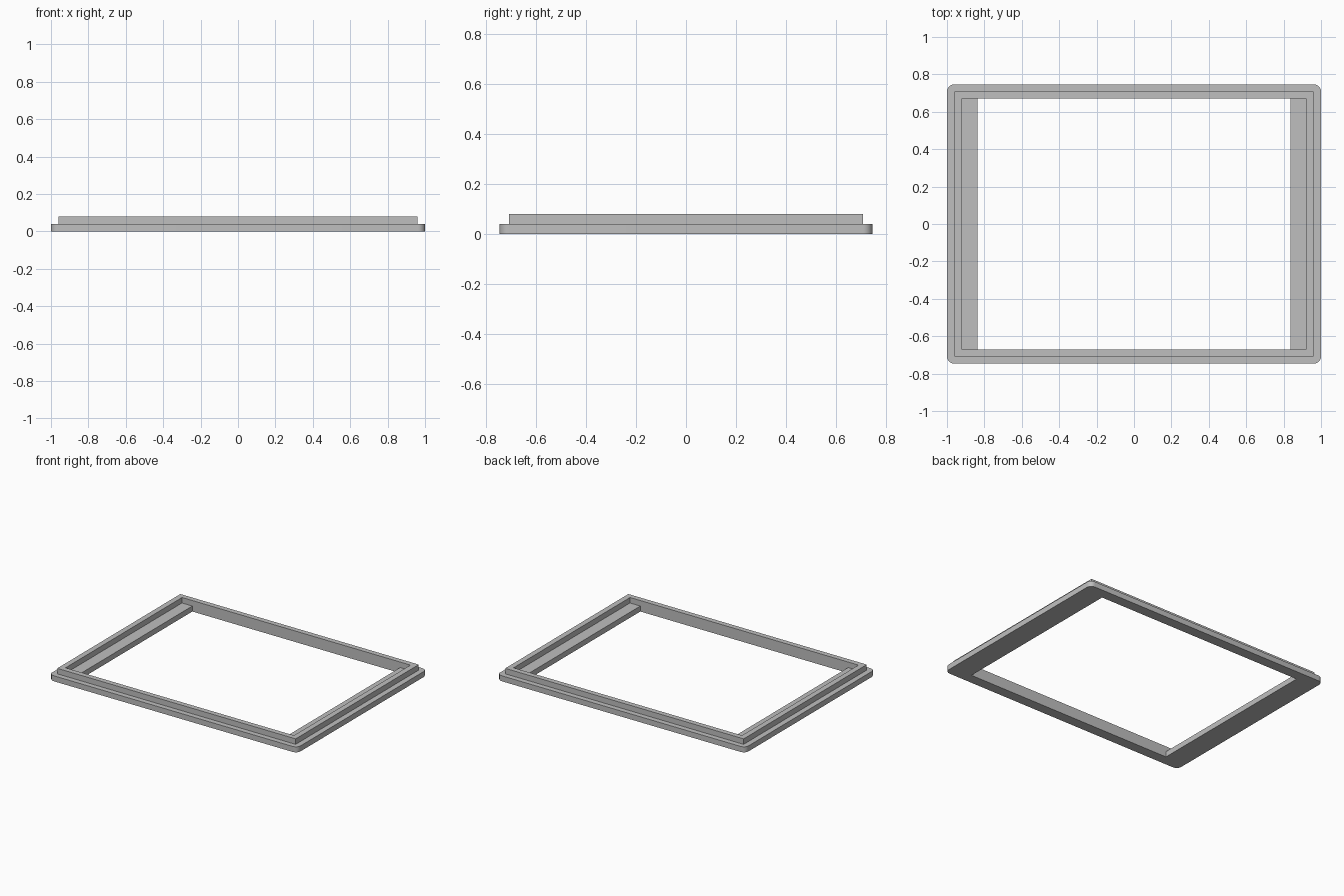
import bpy
import bmesh

cube = bpy.data.objects.get("Cube")
if cube:
    bpy.data.objects.remove(cube, do_unlink=True)

# Overall sizes
BASE_X, BASE_Y = 1.0, 0.746
RIM_X, RIM_Y = 0.96, 0.708
RECESS_X, OPEN_X, OPEN_Y = 0.92, 0.837, 0.67
STEP, TOP = 0.04, 0.08
CORNER = 0.038

grey = bpy.data.materials.new("light grey")
grey.use_nodes = True
colour = (0.52, 0.52, 0.52, 1)
grey.diffuse_color = colour
grey.node_tree.nodes["Principled BSDF"].inputs["Base Color"].default_value = colour


def prism(name, points, direction, radius=0):
    """Extrude a closed profile; optionally round its upright edges."""
    bm = bmesh.new()
    face = bm.faces.new([bm.verts.new(p) for p in points])
    grown = bmesh.ops.extrude_face_region(bm, geom=[face])["geom"]
    bmesh.ops.translate(bm, vec=direction,
                        verts=[g for g in grown if isinstance(g, bmesh.types.BMVert)])
    if radius:
        upright = [e for e in bm.edges
                   if abs(e.verts[0].co.z - e.verts[1].co.z) > radius / 2]
        bmesh.ops.bevel(bm, geom=upright, offset=radius, segments=8,
                        profile=0.5, affect='EDGES')
    bmesh.ops.recalc_face_normals(bm, faces=bm.faces)
    mesh = bpy.data.meshes.new(name)
    bm.to_mesh(mesh)
    bm.free()
    mesh.materials.append(grey)
    obj = bpy.data.objects.new(name, mesh)
    bpy.context.collection.objects.link(obj)
    return obj


def slab(name, x, y, z0, z1, radius=0):
    corners = [(-x, -y, z0), (x, -y, z0), (x, y, z0), (-x, y, z0)]
    return prism(name, corners, (0, 0, z1 - z0), radius)


def combine(target, tool, operation):
    tool.hide_render = True
    mod = target.modifiers.new(operation.title(), 'BOOLEAN')
    mod.operation = operation
    mod.solver = 'EXACT'
    mod.object = tool
    bpy.context.view_layer.objects.active = target
    bpy.ops.object.modifier_apply(modifier=mod.name)
    bpy.data.objects.remove(tool, do_unlink=True)


# Rounded base flange with the raised rim on it
frame = slab("stepped_frame", BASE_X, BASE_Y, 0, STEP, CORNER)
combine(frame, slab("raised_rim", RIM_X, RIM_Y, STEP / 2, TOP), 'UNION')

# Stepped opening: wider above, leaving a ledge along the left and right sides
half = [(OPEN_X, -STEP), (OPEN_X, STEP), (RECESS_X, STEP), (RECESS_X, TOP + STEP)]
outline = half + [(-x, z) for x, z in reversed(half)]
opening = prism("opening_cutter", [(x, -OPEN_Y, z) for x, z in outline],
                (0, 2 * OPEN_Y, 0))
combine(frame, opening, 'DIFFERENCE')

# Smooth rounded corners, sharp steps
bpy.ops.object.select_all(action='DESELECT')
frame.select_set(True)
bpy.context.view_layer.objects.active = frame
bpy.ops.object.shade_smooth_by_angle()
